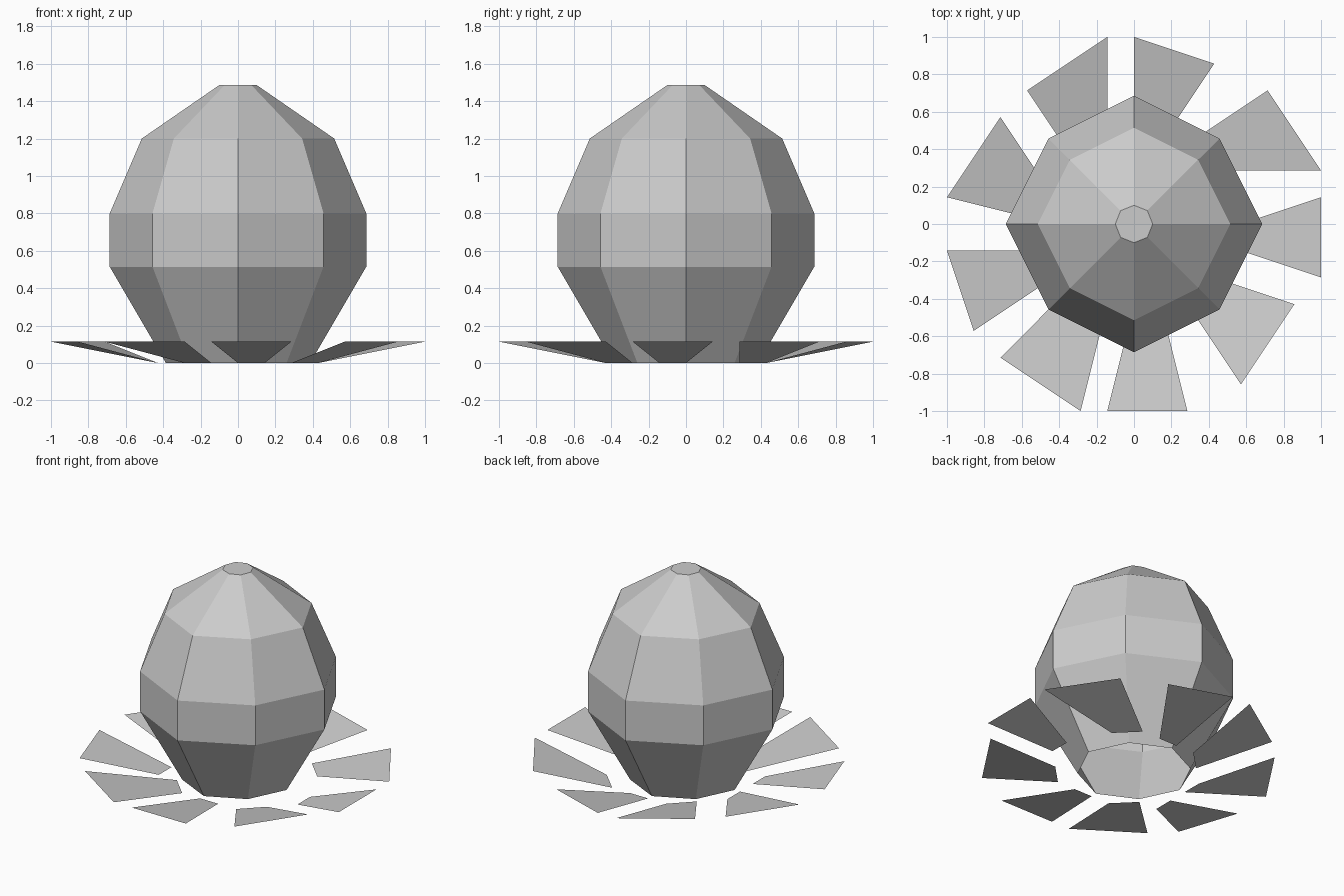
import bpy
import bmesh

# Remove the default cube
cube = bpy.data.objects.get("Cube")
if cube:
    bpy.data.objects.remove(cube, do_unlink=True)

UNIT = 2 / 35      # grid step of the bud
CELL = 1 / 7       # grid step of the petals
PETAL_LIFT = 2 * UNIT

# The single plain colour
grey = bpy.data.materials.new("plain grey")
grey.use_nodes = True
colour = (0.6, 0.6, 0.6, 1)
grey.diffuse_color = colour
for node in grey.node_tree.nodes:
    if node.type == 'BSDF_PRINCIPLED':
        node.inputs["Base Color"].default_value = colour


def finish(bm, name):
    """Turn a bmesh into a flat-shaded grey object."""
    mesh = bpy.data.meshes.new(name)
    bm.to_mesh(mesh)
    bm.free()
    mesh.materials.append(grey)
    obj = bpy.data.objects.new(name, mesh)
    bpy.context.scene.collection.objects.link(obj)
    return obj


def octagon(bm, axis, diagonal, height):
    """Ring of eight corners: on the axes and on the diagonals."""
    a, d = axis * UNIT, diagonal * UNIT
    corners = [(a, 0), (d, d), (0, a), (-d, d), (-a, 0), (-d, -d), (0, -a), (d, -d)]
    return [bm.verts.new((x, y, height * UNIT)) for x, y in corners]


# Faceted bud, open underneath and capped on top
profile = [(6.75, 4.55, 0), (12, 8, 9), (12, 8, 14), (9, 6, 21), (1.75, 1.25, 26)]
bm = bmesh.new()
rings = [octagon(bm, *level) for level in profile]
for lower, upper in zip(rings, rings[1:]):
    for i in range(len(lower)):
        j = (i + 1) % len(lower)
        bm.faces.new((lower[i], lower[j], upper[j], upper[i]))
bm.faces.new(rings[-1])
finish(bm, "bud")


def petal(name, tip_a, root_a, root_b, tip_b):
    """Single sheet sloping up from its root on the ground to a raised tip."""
    bm = bmesh.new()
    corners = [(tip_a, PETAL_LIFT), (root_a, 0), (root_b, 0), (tip_b, PETAL_LIFT)]
    bm.faces.new([bm.verts.new((x * CELL, y * CELL, z)) for (x, y), z in corners])
    return finish(bm, name)


# Loose ring of petals, clockwise from the back
petals = [
    ((0, 7), (0, 3), (1, 3), (3, 6)),
    ((5, 5), (2, 3), (3, 2), (7, 2)),
    ((7, 1), (4, 0), (4, -1), (7, -2)),
    ((6, -3), (3, -2), (2, -3), (4, -6)),
    ((2, -7), (1, -3), (0, -3), (-1, -7)),
    ((-2, -7), (-1, -3), (-2, -2), (-5, -5)),
    ((-6, -4), (-3, -2), (-3, -1), (-7, -1)),
    ((-7, 1), (-3, 0), (-3, 1), (-5, 4)),
    ((-4, 5), (-2, 2), (-1, 3), (-1, 7)),
]
for number, corners in enumerate(petals, start=1):
    petal(f"petal_{number}", *corners)
